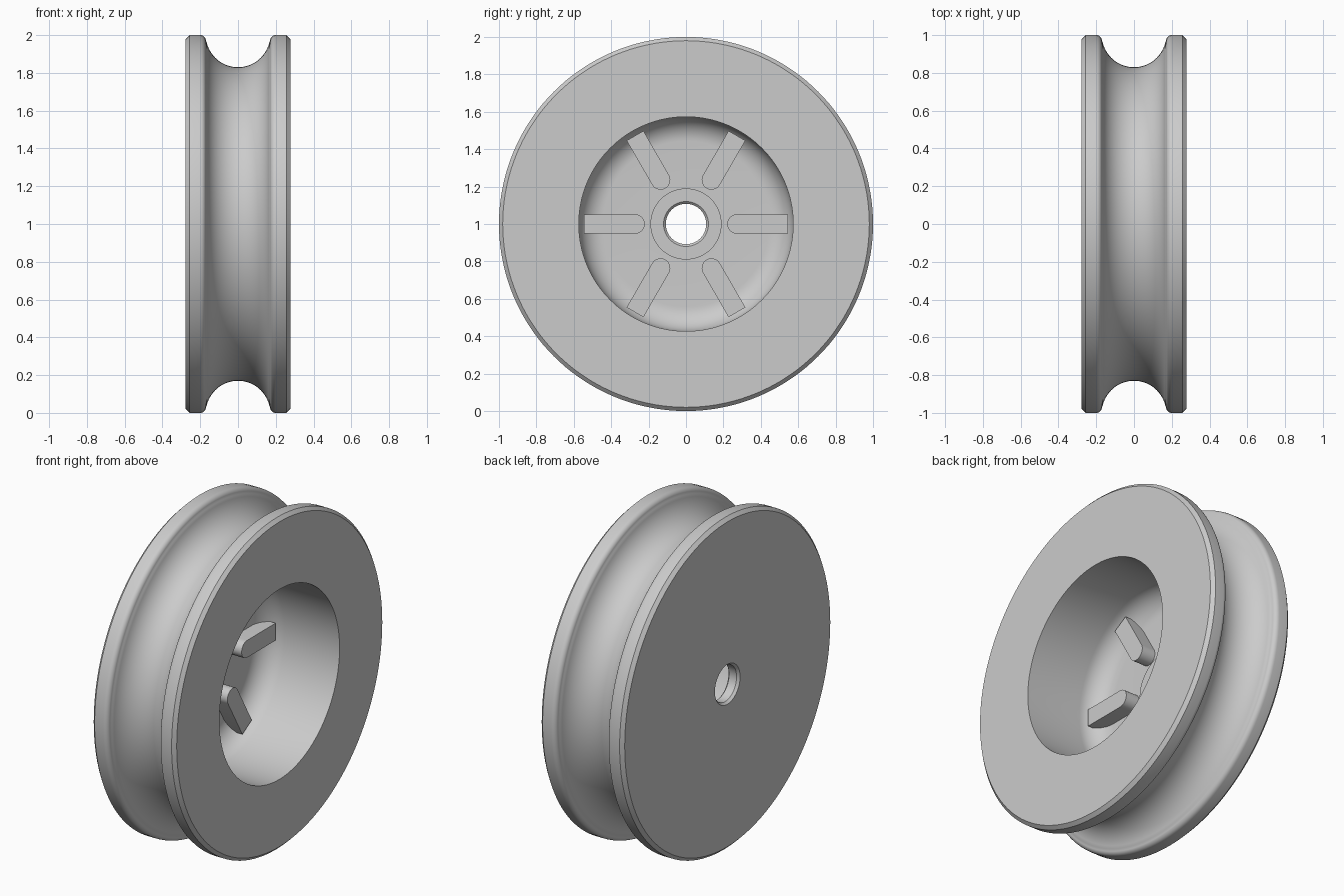
import bpy, bmesh
from math import sin, cos, pi, radians
from mathutils import Matrix, Vector

cube = bpy.data.objects.get("Cube")
if cube:
    bpy.data.objects.remove(cube, do_unlink=True)

grey = bpy.data.materials.new("light grey")
grey.use_nodes = True
colour = (0.6, 0.6, 0.6, 1)
grey.diffuse_color = colour
grey.node_tree.nodes["Principled BSDF"].inputs["Base Color"].default_value = colour

HALF = 0.277      # half thickness of the wheel
FLOOR = -0.22     # floor of the recess
RECESS = 0.573    # recess radius
CENTRE = Vector((0, 0, 1))


def arc(cx, cr, radius, start, end, steps):
    """Points (x, r) along an arc, angles in degrees."""
    angles = [radians(start + (end - start) * i / steps) for i in range(steps + 1)]
    return [(cx + radius * cos(a), cr + radius * sin(a)) for a in angles]


def finish(bm, name):
    bmesh.ops.recalc_face_normals(bm, faces=bm.faces)
    mesh = bpy.data.meshes.new(name)
    bm.to_mesh(mesh)
    bm.free()
    obj = bpy.data.objects.new(name, mesh)
    bpy.context.collection.objects.link(obj)
    obj.location = CENTRE
    mesh.materials.append(grey)
    bpy.ops.object.select_all(action='DESELECT')
    obj.select_set(True)
    bpy.context.view_layer.objects.active = obj
    bpy.ops.object.shade_smooth_by_angle(angle=radians(30))
    return obj


def lathe(name, profile, steps=144):
    """Spin a closed (x, r) profile about the x axis."""
    bm = bmesh.new()
    verts = [bm.verts.new((x, 0, r)) for x, r in profile]
    edges = [bm.edges.new((a, b)) for a, b in zip(verts, verts[1:] + verts[:1])]
    bmesh.ops.spin(bm, geom=verts + edges, axis=(1, 0, 0), cent=(0, 0, 0),
                   angle=2 * pi, steps=steps, use_merge=False)
    bmesh.ops.remove_doubles(bm, verts=bm.verts, dist=1e-5)
    return finish(bm, name)


# Grooved rim: chamfered edges, rounded lips and a half-round groove
right_lip = [(HALF, 0.98), (HALF - 0.02, 1.0)] + arc(0.2, 0.97, 0.03, 90, 180, 6)
left_lip = [(-x, r) for x, r in reversed(right_lip)]
groove = arc(0, 1.0, 0.17, -12, -168, 28)

# Chamfered bore, low hub boss, and recess with a rounded floor corner
bore = [(-HALF, 0.12), (-HALF + 0.015, 0.108), (FLOOR + 0.008, 0.108)]
boss = [(FLOOR + 0.02, 0.12), (FLOOR + 0.02, 0.19), (FLOOR, 0.19)]
corner = arc(FLOOR + 0.13, RECESS - 0.13, 0.13, 180, 90, 12)

lathe("pulley_wheel", right_lip + groove + left_lip + bore + boss + corner
      + [(HALF, RECESS)])


# Six radial ribs with a rounded inner end, rising from the recess floor
def rib(index, inner=0.22, outer=0.545, half_width=0.052, top=-0.13):
    bm = bmesh.new()
    outline = [(outer, -half_width), (outer, half_width)]
    outline += arc(inner + half_width, 0, half_width, 90, 270, 14)
    face = bm.faces.new([bm.verts.new((FLOOR - 0.02, y, z)) for y, z in outline])
    grown = bmesh.ops.extrude_face_region(bm, geom=[face])["geom"]
    moved = [v for v in grown if isinstance(v, bmesh.types.BMVert)]
    bmesh.ops.translate(bm, verts=moved, vec=(top - FLOOR + 0.02, 0, 0))
    bm.transform(Matrix.Rotation(index * pi / 3, 4, 'X'))
    finish(bm, f"rib_{index + 1}")


for i in range(6):
    rib(i)
